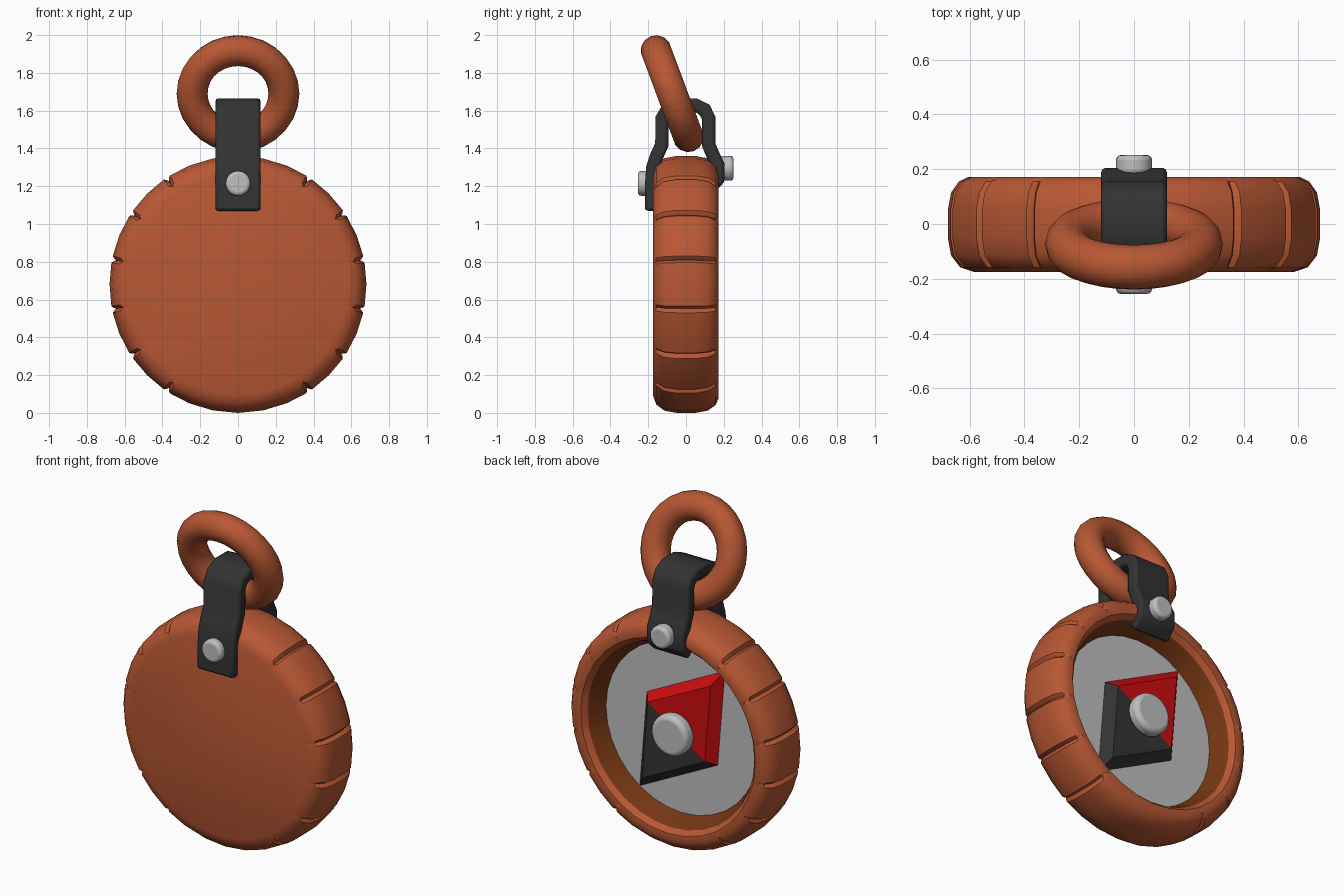
import bpy, bmesh, math
from mathutils import Vector, Matrix

if "Cube" in bpy.data.objects:
    bpy.data.objects.remove(bpy.data.objects["Cube"])

CZ = 0.68  # height of the case centre


def material(name, rgb):
    m = bpy.data.materials.new(name)
    m.diffuse_color = (*rgb, 1)
    m.use_nodes = True
    m.node_tree.nodes["Principled BSDF"].inputs["Base Color"].default_value = m.diffuse_color
    return m


ORANGE = material("burnt_orange", (0.48, 0.097, 0.034))
BROWN = material("dark_brown", (0.18, 0.037, 0.007))
GREY = material("light_grey", (0.52, 0.52, 0.52))
BLACK = material("soft_black", (0.033, 0.033, 0.033))
RED = material("red", (0.62, 0.004, 0.005))


def finish(name, bm, mats, bevel=0, segments=2, smooth=35):
    bmesh.ops.recalc_face_normals(bm, faces=bm.faces)
    me = bpy.data.meshes.new(name)
    bm.to_mesh(me)
    bm.free()
    ob = bpy.data.objects.new(name, me)
    bpy.context.collection.objects.link(ob)
    for m in mats:
        me.materials.append(m)
    if bevel:
        b = ob.modifiers.new("bevel", 'BEVEL')
        b.width, b.segments, b.limit_method = bevel, segments, 'ANGLE'
        b.angle_limit = math.radians(40)
    bpy.ops.object.select_all(action='DESELECT')
    bpy.context.view_layer.objects.active = ob
    ob.select_set(True)
    bpy.ops.object.shade_smooth_by_angle(angle=math.radians(smooth))
    return ob


def disc(name, z, y0, y1, r, mat, sides=20, bevel=0.0):
    """Cylinder lying along y."""
    bm = bmesh.new()
    rot = Matrix.Translation((0, (y0 + y1) / 2, z)) @ Matrix.Rotation(math.pi / 2, 4, 'X')
    bmesh.ops.create_cone(bm, cap_ends=True, segments=sides, radius1=r, radius2=r,
                          depth=y1 - y0, matrix=rot)
    return finish(name, bm, [mat], bevel, 3, 50)


# Case: lathed profile (radius, y, groove depth), with grip grooves on both sides
profile = [(0.585, -0.175, 0), (0.635, -0.158, 0.016), (0.668, -0.115, 0.022),
           (0.68, -0.05, 0.022), (0.68, 0.05, 0.022), (0.668, 0.115, 0.022),
           (0.64, 0.155, 0.014), (0.605, 0.172, 0), (0.57, 0.168, 0), (0.545, 0.14, 0),
           (0.535, 0.12, 0), (0.5, 0.03, 0)]
notches = {s + d for s in (90, 270) for d in (-56.25, -33.75, -11.25, 11.25, 33.75, 56.25)}
columns = []
for i in range(32):
    a = i * 11.25
    if a in notches:
        columns += [(a - 1.5, 0), (a - 0.6, 0.5), (a, 1), (a + 0.6, 0.5), (a + 1.5, 0)]
    else:
        columns.append((a, 0))
bm = bmesh.new()
grid = []
for a, k in columns:
    s, c = math.sin(math.radians(a)), math.cos(math.radians(a))
    grid.append([bm.verts.new(((r - k * g) * s, y, CZ + (r - k * g) * c)) for r, y, g in profile])
n = len(profile)
for i, col in enumerate(grid):
    nxt = grid[(i + 1) % len(grid)]
    for j in range(n - 1):
        f = bm.faces.new((col[j], nxt[j], nxt[j + 1], col[j + 1]))
        f.material_index = 1 if j >= n - 3 else 0   # inner wall is brown
bm.faces.new([c[0] for c in grid])
bm.faces.new([c[-1] for c in grid]).material_index = 1
finish("case", bm, [ORANGE, BROWN])

# Dial plate in the open back
disc("dial", CZ, 0.027, 0.034, 0.499, GREY, 32)

# Needle: bevelled diamond, red upper half and black lower half
tip = Vector((-0.56, 0, 0.83)).normalized()
side = Vector((tip.z, 0, -tip.x))
bm = bmesh.new()
rings = []
for y, length, width in ((0.033, 0.5, 0.28), (0.09, 0.40, 0.225)):
    rings.append([bm.verts.new(Vector((0, y, CZ)) + p) for p in
                  (tip * length, side * width, -tip * length, -side * width)])
low, top = rings
for i in range(4):
    j = (i + 1) % 4
    bm.faces.new((low[i], low[j], top[j], top[i]))
for ring in rings:
    bm.faces.new((ring[0], ring[1], ring[3]))
    bm.faces.new((ring[1], ring[2], ring[3]))
for f in bm.faces:
    if (f.calc_center_median() - Vector((0, 0, CZ))).dot(tip) < 0:
        f.material_index = 1
finish("needle", bm, [RED, BLACK], smooth=20)
disc("needle_pivot", CZ, 0.085, 0.165, 0.12, GREY, 24, 0.025)

# Strap: band of constant thickness swept along a side-view path
path = [(-0.182, 1.07), (-0.182, 1.2), (-0.175, 1.30), (-0.155, 1.36), (-0.128, 1.42),
        (-0.126, 1.56), (-0.10, 1.605), (-0.04, 1.63), (0.05, 1.63), (0.10, 1.605),
        (0.12, 1.56), (0.12, 1.42), (0.145, 1.36), (0.17, 1.31), (0.17, 1.235), (0.115, 1.185)]
pts = [Vector(p) for p in path]
bm = bmesh.new()
loops = []
for i, p in enumerate(pts):
    d0 = (p - pts[max(i - 1, 0)]).normalized()
    d1 = (pts[min(i + 1, len(pts) - 1)] - p).normalized()
    t = (d0 + d1).normalized()
    off = Vector((-t.y, t.x)) * 0.036
    loops.append([bm.verts.new((x, q.x, q.y)) for x, q in
                  ((-0.12, p + off), (0.12, p + off), (0.12, p - off), (-0.12, p - off))])
for a, b in zip(loops, loops[1:]):
    for k in range(4):
        m = (k + 1) % 4
        bm.faces.new((a[k], a[m], b[m], b[k]))
bm.faces.new(loops[0])
bm.faces.new(loops[-1])
finish("strap", bm, [BLACK], 0.016, 2, 45)

# Rivets holding the strap
disc("front_rivet", 1.215, -0.255, -0.19, 0.066, GREY, 20, 0.018)
disc("back_rivet", 1.295, 0.18, 0.252, 0.066, GREY, 20, 0.018)

# Hanging ring, tilted towards the front
bpy.ops.mesh.primitive_torus_add(major_segments=28, minor_segments=14, major_radius=0.243,
                                 minor_radius=0.082, location=(0, -0.073, 1.69),
                                 rotation=(math.radians(110.5), 0, 0))
ring = bpy.context.object
ring.name = "hanging_ring"
ring.data.materials.append(ORANGE)
bpy.ops.object.shade_smooth()
